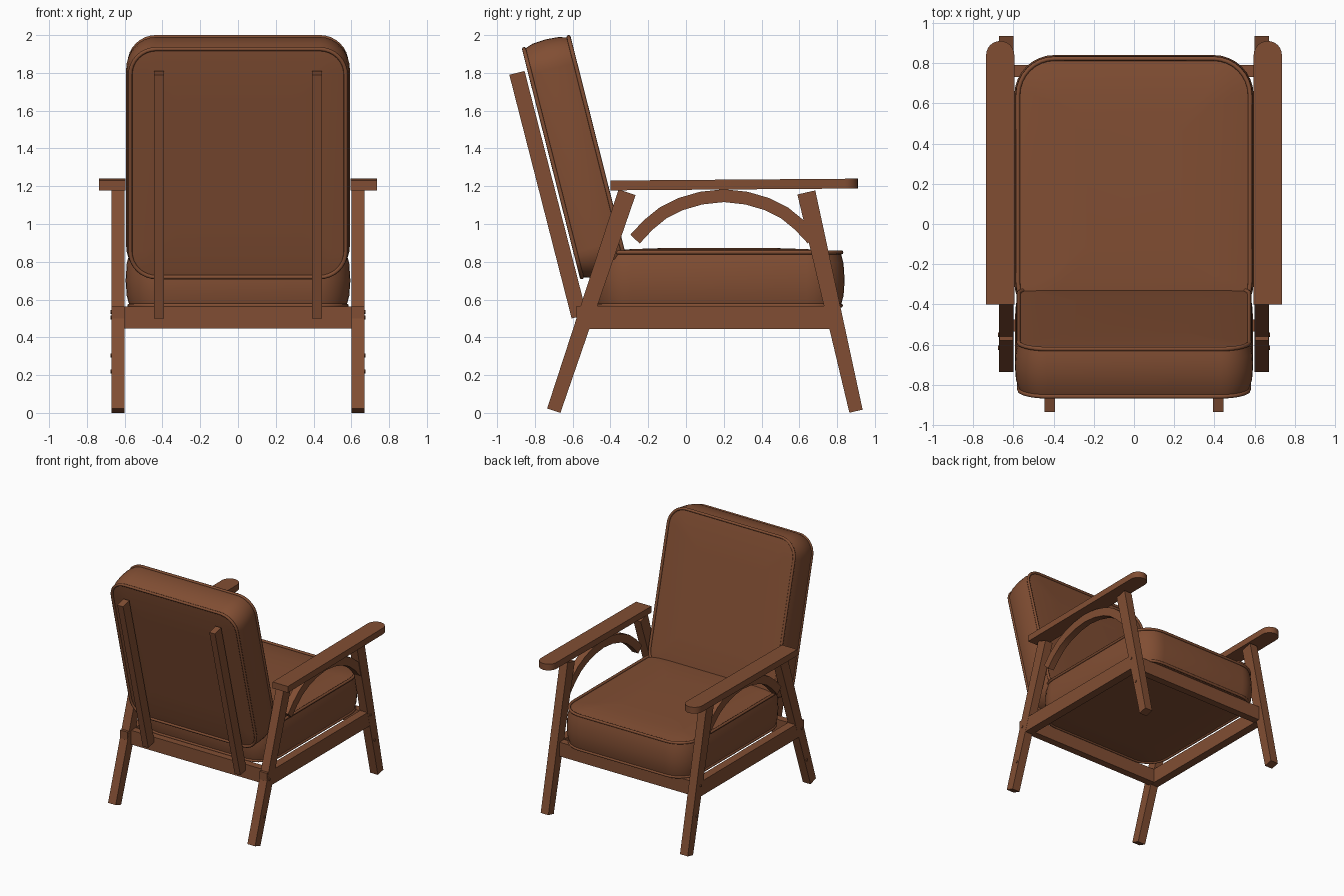
import bpy, bmesh, math
from mathutils import Vector

if "Cube" in bpy.data.objects:
    bpy.data.objects.remove(bpy.data.objects["Cube"])

brown = bpy.data.materials.new("warm_brown")
brown.diffuse_color = (0.22, 0.076, 0.033, 1)
brown.use_nodes = True
brown.node_tree.nodes["Principled BSDF"].inputs["Base Color"].default_value = brown.diffuse_color


def finish(name, bm, smooth=None):
    bmesh.ops.recalc_face_normals(bm, faces=bm.faces)
    me = bpy.data.meshes.new(name)
    bm.to_mesh(me)
    bm.free()
    me.materials.append(brown)
    ob = bpy.data.objects.new(name, me)
    bpy.context.collection.objects.link(ob)
    if smooth:
        bpy.ops.object.select_all(action='DESELECT')
        ob.select_set(True)
        bpy.context.view_layer.objects.active = ob
        bpy.ops.object.shade_smooth_by_angle(angle=math.radians(smooth))
    return ob


def loft(name, rings, closed=False, smooth=None):
    """Skin a list of equal-length point rings; cap the ends unless closed."""
    bm = bmesh.new()
    vs = [[bm.verts.new(p) for p in ring] for ring in rings]
    n = len(vs[0])
    pairs = list(zip(vs, vs[1:])) + ([(vs[-1], vs[0])] if closed else [])
    for a, b in pairs:
        for i in range(n):
            j = (i + 1) % n
            bm.faces.new((a[i], a[j], b[j], b[i]))
    if not closed:
        bm.faces.new(vs[0])
        bm.faces.new(vs[-1])
    return finish(name, bm, smooth)


def slab(name, yz, x0, x1, smooth=None):
    """Side profile (y, z) extruded across x."""
    return loft(name, [[(x, y, z) for y, z in yz] for x in (x0, x1)], smooth=smooth)


def bar(p0, p1, w0, w1):
    a, b = Vector(p0), Vector(p1)
    d = (b - a).normalized()
    n = Vector((-d.y, d.x))
    return [a + n * w0 / 2, a - n * w0 / 2, b - n * w1 / 2, b + n * w1 / 2]


def outline(hx, hy, r, seg=8):
    """Rounded rectangle."""
    pts = []
    for k, (sx, sy) in enumerate(((1, 1), (-1, 1), (-1, -1), (1, -1))):
        for i in range(seg + 1):
            t = math.pi / 2 * (k + i / seg)
            pts.append((sx * (hx - r) + r * math.cos(t), sy * (hy - r) + r * math.sin(t)))
    return pts


def cushion(name, hx, hy, r, profile, pipes, place):
    """Padded block from (inset, height) rings, with round piping on the seams."""
    def ring(d, w):
        return [place(u, v, w) for u, v in outline(hx - d, hy - d, max(r - d, 0.04))]
    loft(name, [ring(d, w) for d, w in profile], smooth=50)
    for label, d, w in pipes:
        loft(f"{name}_{label}_piping",
             [ring(d + 0.011 * math.cos(t), w + 0.011 * math.sin(t))
              for t in [math.tau * i / 8 for i in range(8)]], closed=True, smooth=60)


# seat cushion
cushion("seat_cushion", 0.595, 0.665, 0.2,
        [(0.3, 0.56), (0.08, 0.56), (0.02, 0.568), (0.006, 0.62), (0, 0.7), (0.006, 0.79),
         (0.02, 0.845), (0.1, 0.859), (0.2, 0.867), (0.35, 0.872)],
        [("top", 0.018, 0.85), ("bottom", 0.02, 0.568)],
        lambda u, v, w: (u, 0.175 + v, w))

# back cushion, leaning backwards
S, C = math.sin(math.radians(14.2)), math.cos(math.radians(14.2))
cushion("back_cushion", 0.592, 0.645, 0.16,
        [(0.3, -0.128), (0.1, -0.127), (0.022, -0.12), (0.005, -0.07), (0, 0), (0.005, 0.07),
         (0.02, 0.12), (0.1, 0.127), (0.3, 0.13)],
        [("front", 0.018, 0.122), ("rear", 0.022, -0.122)],
        lambda u, v, w: (u, -0.586 - v * S + w * C, 1.352 + v * C + w * S))

# arch brace profile
arch = [(-0.27, 0.92), (-0.2, 0.995), (-0.12, 1.06), (-0.03, 1.105), (0.08, 1.137), (0.2, 1.15)]
arch += [(0.4 - y, z) for y, z in reversed(arch[:-1])]
outer, inner = [], []
for i, p in enumerate(arch):
    a, b = Vector(arch[max(i - 1, 0)]), Vector(arch[min(i + 1, len(arch) - 1)])
    d = (b - a).normalized()
    n = Vector((-d.y, d.x)) * 0.034
    outer.append(Vector(p) + n)
    inner.append(Vector(p) - n)

# parts repeated on both sides
for side, s in (("right", 1), ("left", -1)):
    slab(f"{side}_back_leg", bar((-0.70, 0.012), (-0.312, 1.168), 0.074, 0.095), s * 0.6, s * 0.67)
    slab(f"{side}_front_leg", bar((0.90, 0.009), (0.637, 1.167), 0.072, 0.097), s * 0.6, s * 0.67)
    slab(f"{side}_side_rail", [(-0.58, 0.565), (-0.58, 0.5), (-0.56, 0.445), (0.81, 0.445), (0.785, 0.565)],
         s * 0.601, s * 0.669)
    slab(f"{side}_arch_brace", outer + inner[::-1], s * 0.607, s * 0.663, smooth=40)
    slab(f"{side}_back_slat", bar((-0.565, 0.51), (-0.895, 1.80), 0.083, 0.083), s * 0.393, s * 0.445)

    # armrest with a round front end, rising slightly forward
    plan = [(0.595, -0.4), (0.735, -0.4)]
    plan += [(0.665 + 0.07 * math.cos(math.pi * i / 12), 0.84 + 0.07 * math.sin(math.pi * i / 12))
             for i in range(13)]
    loft(f"{side}_armrest", [[(s * x, y, z + 0.01 * (y + 0.4) / 1.3) for x, y in plan]
                             for z in (1.178, 1.23)], smooth=40)

    # bolt heads
    for i, (y, z) in enumerate(((0.765, 0.535), (0.82, 0.305), (-0.55, 0.505), (-0.615, 0.22))):
        slab(f"{side}_bolt_{i + 1}", [(y + 0.011 * math.cos(math.tau * k / 10),
                                       z + 0.011 * math.sin(math.tau * k / 10)) for k in range(10)],
             s * 0.66, s * 0.676)

# cross rails
for name, y0, y1 in (("front_rail", 0.73, 0.79), ("back_rail", -0.535, -0.475)):
    slab(name, [(y0, 0.447), (y1, 0.447), (y1, 0.563), (y0, 0.563)], -0.605, 0.605)
